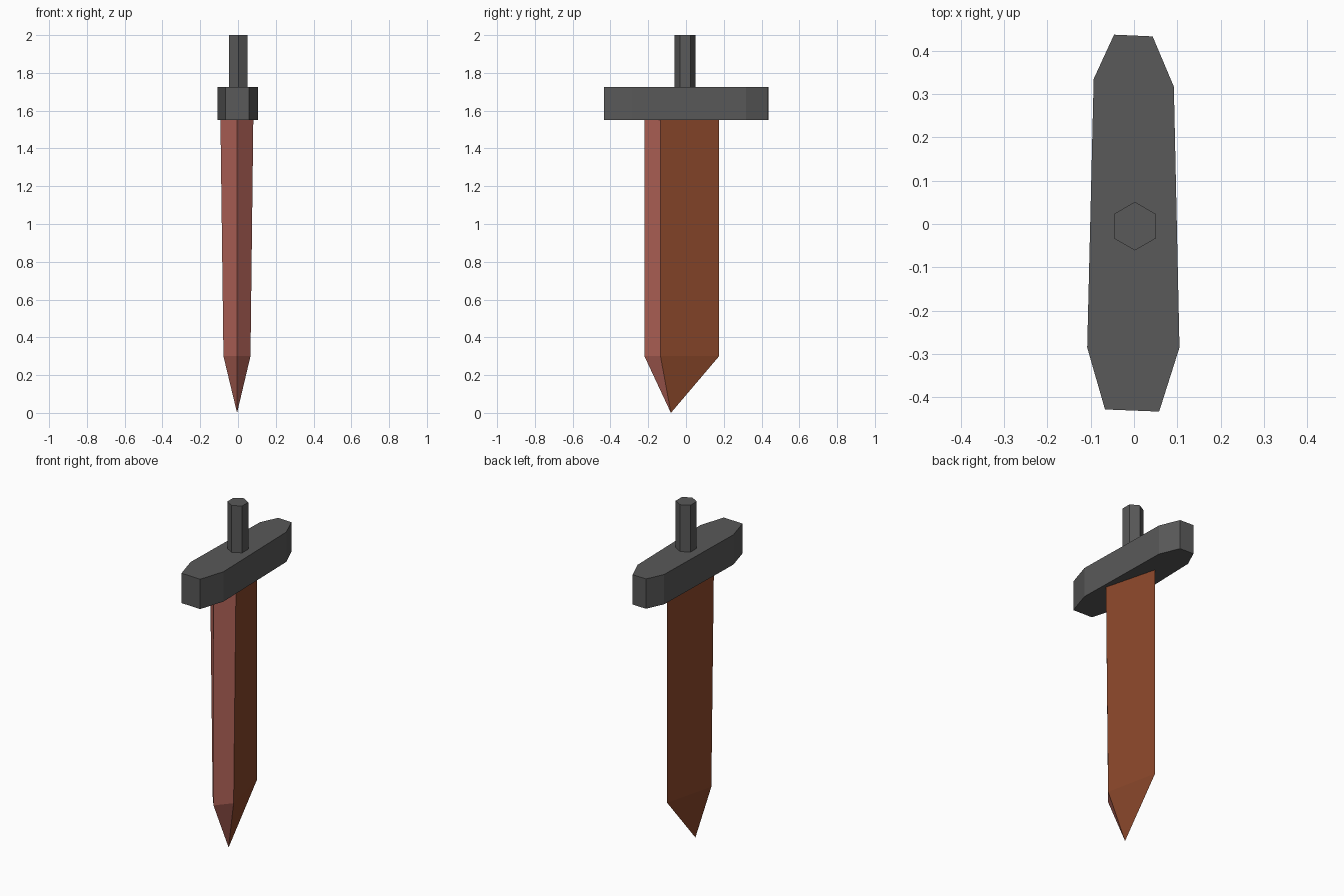
import bpy, math

if "Cube" in bpy.data.objects:
    bpy.data.objects.remove(bpy.data.objects["Cube"])


def material(name, rgb):
    m = bpy.data.materials.new(name)
    m.diffuse_color = (*rgb, 1)
    m.use_nodes = True
    m.node_tree.nodes["Principled BSDF"].inputs["Base Color"].default_value = m.diffuse_color
    return m


def loft(name, bottom, top, z0, z1, mats, tip=None):
    """Join two matching outlines; an optional tip point closes the bottom."""
    n = len(bottom)
    verts = [(x, y, z0) for x, y in bottom] + [(x, y, z1) for x, y in top]
    faces = [(i, (i + 1) % n, n + (i + 1) % n, n + i) for i in range(n)]
    if tip:
        verts.append(tip)
        faces += [((i + 1) % n, i, 2 * n) for i in range(n)]
    else:
        faces.append(tuple(reversed(range(n))))
    faces.append(tuple(range(n, 2 * n)))
    mesh = bpy.data.meshes.new(name)
    mesh.from_pydata(verts, [], faces)
    for m in mats:
        mesh.materials.append(m)
    obj = bpy.data.objects.new(name, mesh)
    bpy.context.collection.objects.link(obj)
    return obj


dark = material("dark_metal", (0.1, 0.1, 0.1))
brown = material("blade_brown", (0.25, 0.062, 0.023))
pink = material("blade_edge_pink", (0.48, 0.135, 0.105))

# Blade: kite section, counter-clockwise from the front ridge, tapering to a tip
low = [(-0.005, -0.22), (0.066, -0.135), (0.0, 0.175), (-0.077, -0.125)]
high = [(-0.005, -0.22), (0.081, -0.135), (0.0, 0.175), (-0.093, -0.125)]
blade = loft("blade", low, high, 0.3, 1.55, [brown, pink], tip=(-0.005, -0.08, 0.0))
# Front bevels and their tip facets are the lighter colour
for i in (0, 3, 4, 7):
    blade.data.polygons[i].material_index = 1

# Guard: slightly irregular octagonal bar
guard = [(-0.067, -0.428), (0.058, -0.433), (0.105, -0.285), (0.092, 0.317),
         (0.043, 0.433), (-0.046, 0.437), (-0.093, 0.335), (-0.108, -0.285)]
loft("guard", guard, guard, 1.55, 1.725, [dark])

# Handle: six-sided rod
rod = [(0.002 + 0.056 * math.sin(-i * math.tau / 6),
        -0.005 + 0.056 * math.cos(-i * math.tau / 6)) for i in range(6)]
rod = [(x, y) for x, y in rod]
loft("handle", rod, rod, 1.725, 2.0, [dark])
